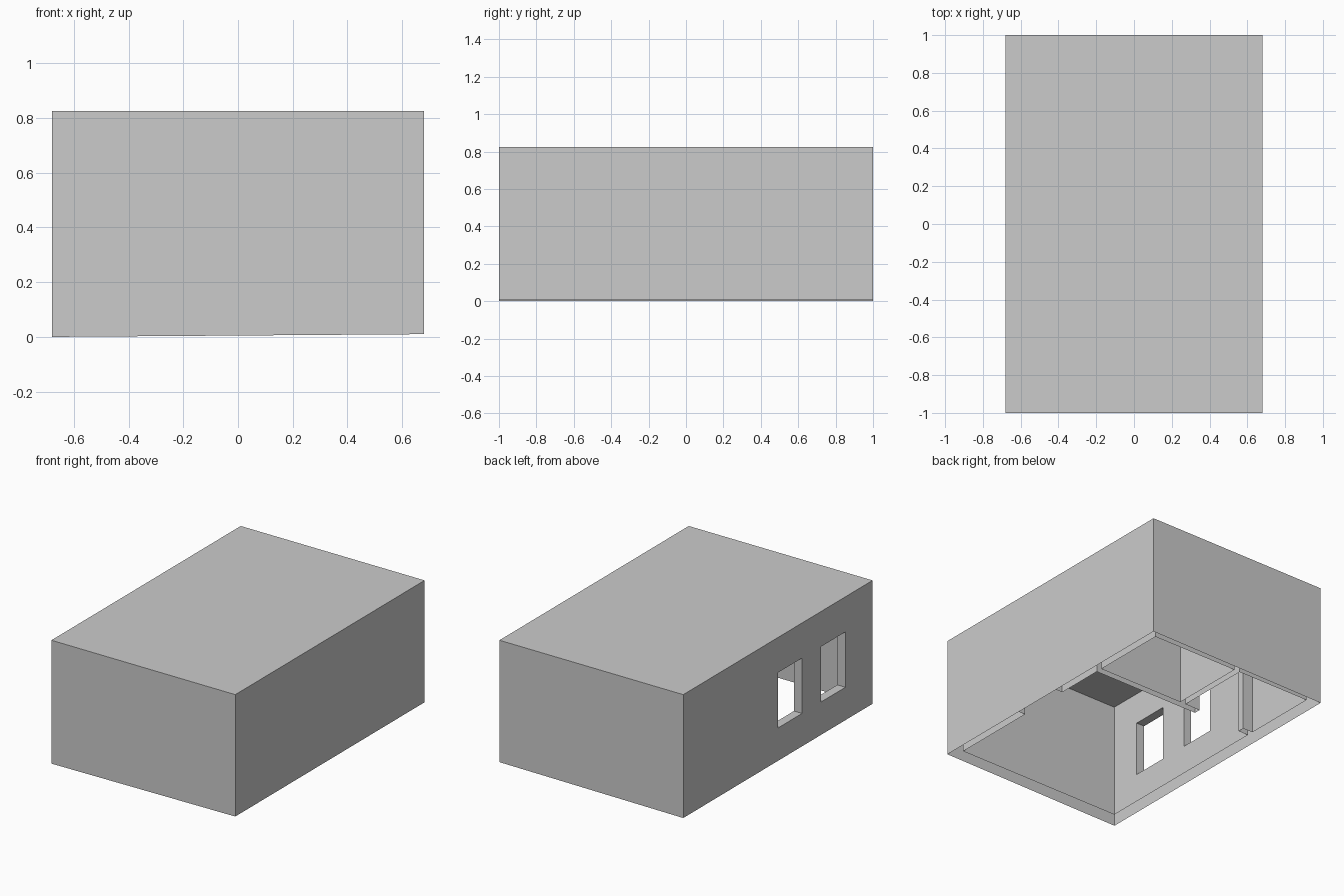
import bpy, bmesh
from mathutils import Matrix, Vector

if "Cube" in bpy.data.objects:
    bpy.data.objects.remove(bpy.data.objects["Cube"])

W, L, H = 0.68, 1.0, 0.825      # half width, half length, height
CEIL, DOOR = 0.80, 0.60


def block(name, lo, hi):
    """Axis-aligned box between two corners."""
    lo, hi = Vector(lo), Vector(hi)
    bm = bmesh.new()
    m = Matrix.Translation((lo + hi) / 2) @ Matrix.Diagonal((*(hi - lo), 1))
    bmesh.ops.create_cube(bm, size=1, matrix=m)
    me = bpy.data.meshes.new(name)
    bm.to_mesh(me)
    bm.free()
    ob = bpy.data.objects.new(name, me)
    bpy.context.collection.objects.link(ob)
    return ob


def carve(target, name, lo, hi):
    """Subtract a box from the target."""
    cutter = block(name, lo, hi)
    cutter.hide_render = True
    mod = target.modifiers.new(name, 'BOOLEAN')
    mod.operation = 'DIFFERENCE'
    mod.solver = 'EXACT'
    mod.object = cutter
    bpy.context.view_layer.objects.active = target
    bpy.ops.object.modifier_apply(modifier=name)
    bpy.data.objects.remove(cutter)


house = block("house_shell", (-W, -L, 0), (W, L, H))

# Rooms, open underneath
carve(house, "main_room", (-0.62, -0.93, -0.1), (0.61, 0.366, CEIL))
carve(house, "back_right_room", (-0.033, 0.41, -0.1), (0.61, 0.935, CEIL))
carve(house, "back_left_room", (-0.62, 0.41, -0.1), (-0.075, 0.935, CEIL))

# Inner doorway and recessed entrance on the right wall
carve(house, "inner_doorway", (-0.545, 0.3, -0.1), (-0.19, 0.5, DOOR))
carve(house, "entrance_recess", (0.5, -0.33, -0.1), (0.67, 0.03, DOOR))

# Two windows in the left wall
for i, (y0, y1) in enumerate([(-0.255, 0.0), (-0.713, -0.457)]):
    carve(house, "window_%d" % i, (-0.8, y0, 0.22), (-0.5, y1, 0.59))

# Leave the wall undersides open, with the inner skin ending slightly higher
bm = bmesh.new()
bm.from_mesh(house.data)
under = [f for f in bm.faces if f.normal.z < -0.9 and f.calc_center_median().z < 0.01]
bmesh.ops.delete(bm, geom=under, context='FACES')
for v in bm.verts:
    if v.co.z < 0.001:
        inner = abs(v.co.x) < 0.675 and abs(v.co.y) < 0.99
        v.co.z = 0.027 if inner else 0.01 * (v.co.x + W) / (2 * W)
bm.to_mesh(house.data)
bm.free()
